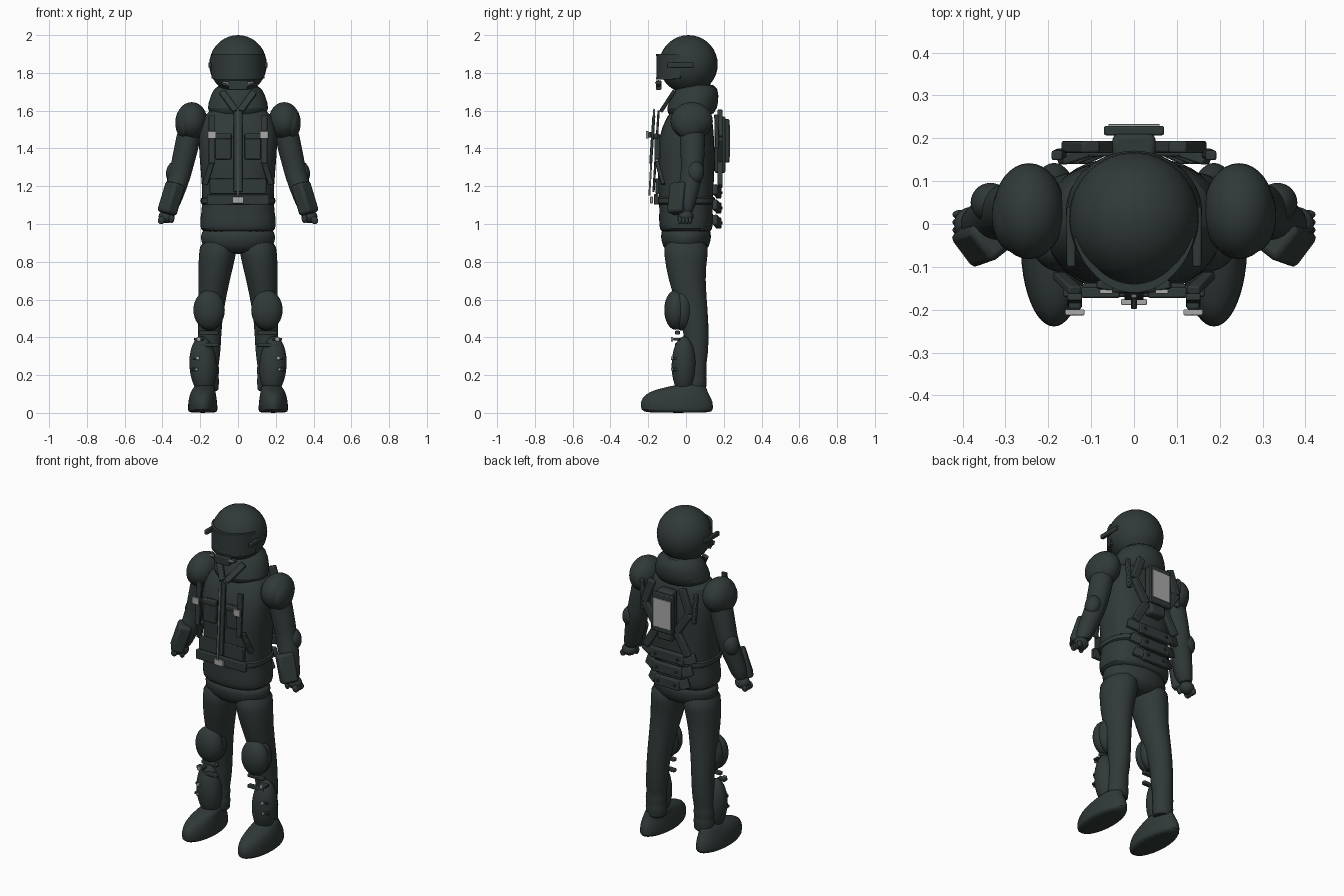
import bpy, bmesh, math
from mathutils import Vector, Matrix

cube = bpy.data.objects.get("Cube")
if cube:
    bpy.data.objects.remove(cube, do_unlink=True)


def material(name, red, green, blue):
    made = bpy.data.materials.new(name)
    made.use_nodes = True
    made.diffuse_color = (red, green, blue, 1)
    made.node_tree.nodes["Principled BSDF"].inputs["Base Color"].default_value = (red, green, blue, 1)
    return made


CLOTH = material("dark green grey", .03, .042, .04)
METAL = material("light grey", .4, .4, .4)
ZIP = material("mid grey", .16, .17, .17)


def finish(name, bm, mat, bevel=0, subsurf=0):
    bmesh.ops.recalc_face_normals(bm, faces=bm.faces)
    mesh = bpy.data.meshes.new(name)
    bm.to_mesh(mesh)
    bm.free()
    mesh.materials.append(mat)
    ob = bpy.data.objects.new(name, mesh)
    bpy.context.collection.objects.link(ob)
    if bevel:
        mod = ob.modifiers.new("bevel", "BEVEL")
        mod.width, mod.segments = bevel, 2
    if subsurf:
        mod = ob.modifiers.new("smooth", "SUBSURF")
        mod.levels = mod.render_levels = subsurf
    bpy.ops.object.select_all(action="DESELECT")
    ob.select_set(True)
    bpy.context.view_layer.objects.active = ob
    bpy.ops.object.shade_smooth_by_angle(angle=math.radians(40))


def bridge(bm, first, second):
    count = len(first)
    for i in range(count):
        j = (i + 1) % count
        bm.faces.new((first[i], first[j], second[j], second[i]))


def skin(name, loops, bevel=0, subsurf=0):
    """Closed skin over a list of point loops."""
    bm = bmesh.new()
    loops = [[bm.verts.new(point) for point in loop] for loop in loops]
    for first, second in zip(loops, loops[1:]):
        bridge(bm, first, second)
    bm.faces.new(loops[0])
    bm.faces.new(loops[-1])
    finish(name, bm, CLOTH, bevel, subsurf)


def loft(name, rings, side=1, power=2, count=24):
    """Stacked rings: (x, y, z, radius x, radius y), squarer with more power."""
    def ring(x, y, z, rx, ry):
        points = []
        for i in range(count):
            angle = math.tau * i / count
            c, s = math.cos(angle), math.sin(angle)
            px = math.copysign(abs(c) ** (2 / power), c)
            py = math.copysign(abs(s) ** (2 / power), s)
            points.append((side * (x + rx * px), y + ry * py, z))
        return points
    skin(name, [ring(*values) for values in rings], subsurf=1)


def ball(name, loc, radii, tilt=0):
    bm = bmesh.new()
    bmesh.ops.create_uvsphere(bm, u_segments=32, v_segments=18, radius=1)
    bm.transform(Matrix.Translation(loc) @ Matrix.Rotation(tilt, 4, "Y") @ Matrix.Diagonal((*radii, 1)))
    finish(name, bm, CLOTH)


def box(name, loc, size, mat=CLOTH):
    bm = bmesh.new()
    bmesh.ops.create_cube(bm, size=1)
    bm.transform(Matrix.Translation(loc) @ Matrix.Diagonal((*size, 1)))
    finish(name, bm, mat, min(size) / 5)


def bar(name, start, end, width, thick, mat=CLOTH, normal=(0, 1, 0)):
    """Flat strap from start to end whose broad side faces along normal."""
    start, end = Vector(start), Vector(end)
    along = (end - start).normalized()
    out = Vector(normal)
    out = (out - along * out.dot(along)).normalized()
    turn = Matrix((along, out, along.cross(out))).transposed().to_4x4()
    size = ((end - start).length, thick, width, 1)
    bm = bmesh.new()
    bmesh.ops.create_cube(bm, size=1)
    bm.transform(Matrix.Translation((start + end) / 2) @ turn @ Matrix.Diagonal(size))
    finish(name, bm, mat, thick / 5)


def face_band(name, rx, ry, low, high, spread):
    """Curved band wrapped around the front of the helmet."""
    loops = []
    steps = 28
    for i in range(steps + 1):
        angle = math.radians(spread * (2 * i / steps - 1))
        loops.append([((rx + out) * math.sin(angle), .01 - (ry + out) * math.cos(angle), z)
                      for out, z in ((0, low), (.015, low), (.015, high), (0, high))])
    skin(name, loops)


# Helmet, visor and chin
ball("helmet", (0, .013, 1.845), (.152, .155, .155))
face_band("visor", .13, .15, 1.77, 1.9, 75)
for z in (1.77, 1.895):
    face_band("visor_rim", .125, .155, z - .005, z + .005, 62)
box("chin_box", (0, -.145, 1.735), (.1, .03, .05))

# Collar
loft("collar", [(0, .02, 1.56, .14, .11), (0, .03, 1.61, .17, .14),
                (0, .05, 1.68, .145, .125), (0, .06, 1.75, .115, .105)])

# Jacket with a gathered hem
loft("jacket", [(0, 0, .955, .18, .13), (0, 0, .97, .2, .14), (0, 0, 1.02, .205, .145),
                (0, 0, 1.11, .185, .14), (0, 0, 1.3, .2, .155), (0, 0, 1.46, .215, .15),
                (0, .02, 1.58, .19, .12), (0, .03, 1.64, .1, .07)], power=2.5)
loft("belt", [(0, 0, z, grow + .19, grow + .147)
              for z, grow in ((1.1, 0), (1.105, .01), (1.14, .01), (1.145, 0))], power=2.6)
box("belt_front", (0, -.158, 1.13), (.33, .025, .055))
box("belt_buckle", (0, -.182, 1.127), (.06, .015, .035), METAL)
box("lower_front_panel", (0, -.152, 1.2), (.3, .02, .08))
bar("zip", (0, -.194, 1.15), (0, -.168, 1.61), .013, .01, ZIP)
bar("zip_flap", (0, -.172, 1.17), (0, -.145, 1.6), .045, .012)
loft("pelvis", [(0, 0, .84, .1, .09), (0, 0, .88, .195, .125),
                (0, 0, .93, .2, .135), (0, 0, .99, .195, .135)])

# Back panel
box("back_panel_frame", (0, .218, 1.44), (.14, .022, .23))
box("back_panel_face", (0, .23, 1.44), (.12, .006, .17), METAL)
box("back_spine", (0, .18, 1.42), (.1, .06, .3))

# Lower back plates, narrowing downwards
for step in range(3):
    half, z = .15 - .02 * step, 1.165 - .08 * step
    box("lower_back_plate", (0, .172, z), (half * 1.5, .03, .06))
    for side in (1, -1):
        bar("lower_back_wing", (side * half * .7, .172, z), (side * half * 1.15, .15, z + .02), .055, .026)
        box("lower_back_stud", (side * half / 2, .19, z), (.014, .008, .014))

for side, label in ((1, "left_"), (-1, "right_")):
    # Helmet fittings and lapels
    box(label + "visor_pivot", (side * .147, -.03, 1.842), (.02, .14, .026))
    box(label + "chin_light", (side * .065, -.158, 1.748), (.03, .01, .01), METAL)
    bar(label + "chin_arm", (side * .035, -.15, 1.735), (side * .085, -.14, 1.75), .025, .02)
    bar(label + "lapel", (side * .085, -.065, 1.7), (side * .012, -.13, 1.6), .035, .02, normal=(0, -1, .6))

    # Chest straps and pouches
    chest = side * .138
    bar(label + "chest_strap", (chest, -.187, 1.32), (chest, -.17, 1.575), .034, .016)
    box(label + "chest_buckle", (chest, -.206, 1.472), (.045, .014, .04), METAL)
    box(label + "buckle_mount", (chest, -.185, 1.472), (.03, .03, .03))
    box(label + "chest_pouch", (side * .078, -.152, 1.41), (.085, .028, .135))
    box(label + "pouch_flap", (side * .078, -.16, 1.465), (.09, .026, .03))
    bar(label + "side_seam", (side * .175, -.12, 1.21), (chest, -.155, 1.33), .03, .02)

    # Back harness
    path = [(side * x, .18, z) for x, z in ((.1, 1.6), (.15, 1.46), (.065, 1.33), (.14, 1.2))]
    for start, end in zip(path, path[1:]):
        bar(label + "harness", start, end, .045, .028)
    bar(label + "harness_side", (side * .18, .16, 1.58), (side * .17, .165, 1.4), .025, .022)

    # Shoulder and arm
    ball(label + "shoulder", (side * .245, .03, 1.545), (.083, .112, .1))
    ball(label + "shoulder_pad", (side * .282, .02, 1.535), (.05, .085, .085))
    loft(label + "arm", [(.24, .03, 1.6, .05, .06), (.26, .035, 1.46, .07, .07),
                         (.295, .035, 1.31, .06, .06), (.31, .03, 1.25, .062, .06),
                         (.35, 0, 1.12, .053, .053), (.37, 0, 1.05, .04, .04)], side)
    ball(label + "elbow_pad", (side * .335, .05, 1.275), (.045, .046, .062), -.25 * side)
    bar(label + "forearm_guard", (side * .33, -.03, 1.215), (side * .378, -.047, 1.055), .095, .075,
        normal=(side * .8, -.6, 0))

    # Fist with fingers
    ball(label + "fist", (side * .378, 0, 1.04), (.042, .04, .036))
    for finger in range(4):
        ball(label + "finger", (side * .405, .022 - .018 * finger, 1.02), (.018, .011, .022), -.4 * side)
    ball(label + "thumb", (side * .352, -.03, 1.03), (.015, .016, .026))

    # Leg with gathered ankle folds
    rings = [(.1, 0, .93, .1, .125), (.11, 0, .83, .1, .115), (.125, 0, .72, .085, .1),
             (.145, .04, .53, .066, .077), (.15, .055, .42, .062, .066), (.155, .055, .3, .062, .062)]
    for fold in range(6):
        puff = .05 + .008 * (fold % 2)
        rings.append((.16, .055, .25 - .028 * fold, puff + .005, puff))
    loft(label + "leg", rings, side)
    ball(label + "knee_pad", (side * .153, -.055, .545), (.083, .06, .105))
    ball(label + "knee_cushion", (side * .15, -.02, .545), (.078, .06, .11))

    # Shin guard, its straps and buckles
    ball(label + "shin_guard", (side * .185, -.01, .25), (.072, .066, .155), .06 * side)
    for z in (.425, .36):
        box(label + "shin_bar", (side * .155, -.045, z), (.105, .025, .02))
    for row, z in enumerate((.39, .29, .23)):
        x, wide = side * (.208 + .006 * row), .022 - .004 * row
        box(label + "shin_buckle", (x, -.074, z), (wide, .012, wide), METAL)
        box(label + "shin_strap", (x, -.05, z), (.05, .035, .014))

    # Shoe
    loft(label + "shoe", [(.186, -.04, 0, .074, .172), (.187, -.047, .012, .08, .193),
                          (.187, -.05, .06, .077, .195), (.186, -.048, .1, .07, .17),
                          (.182, -.025, .125, .06, .135), (.172, .04, .155, .052, .065)], side)
